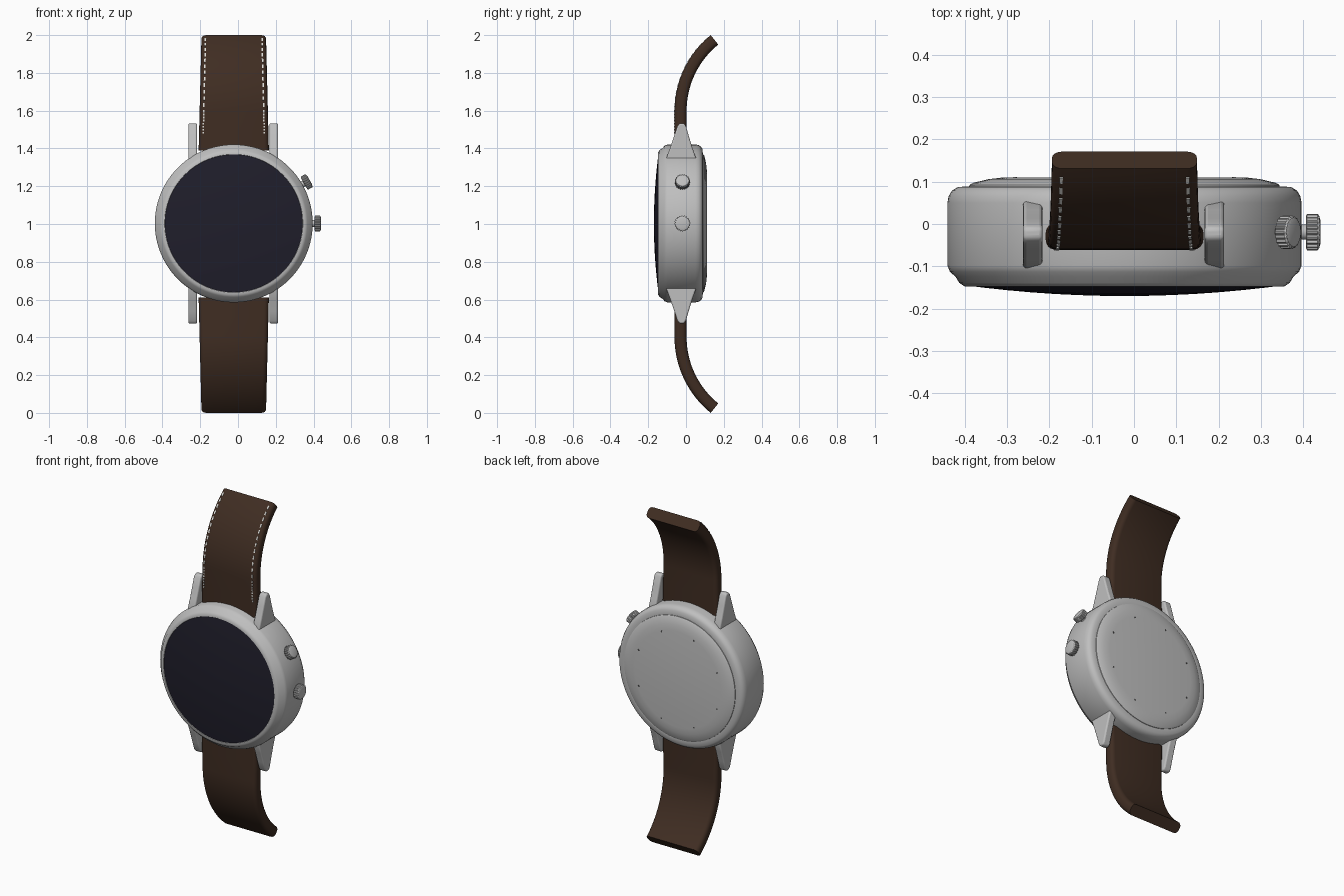
import bpy, bmesh, math
from mathutils import Vector, Matrix

if "Cube" in bpy.data.objects:
    bpy.data.objects.remove(bpy.data.objects["Cube"])

CX, CY, CZ = -0.0225, -0.019, 1.003    # case axis, and depth of the crowns


def material(name, rgb):
    m = bpy.data.materials.new(name)
    m.diffuse_color = (*rgb, 1)
    m.use_nodes = True
    m.node_tree.nodes["Principled BSDF"].inputs["Base Color"].default_value = m.diffuse_color
    return m


SILVER = material("silver metal", (0.52, 0.52, 0.52))
LEATHER = material("brown leather", (0.050, 0.026, 0.016))
GLASS = material("dark glass", (0.014, 0.013, 0.024))
THREAD = material("white thread", (0.75, 0.75, 0.72))
DARK = material("dark grey", (0.09, 0.09, 0.09))


def finish(name, bm, mat, angle=35, bevel=0):
    bmesh.ops.recalc_face_normals(bm, faces=bm.faces[:])
    me = bpy.data.meshes.new(name)
    bm.to_mesh(me)
    bm.free()
    me.materials.append(mat)
    ob = bpy.data.objects.new(name, me)
    bpy.context.collection.objects.link(ob)
    bpy.ops.object.select_all(action='DESELECT')
    ob.select_set(True)
    bpy.context.view_layer.objects.active = ob
    if bevel:
        mod = ob.modifiers.new("rounding", 'BEVEL')
        mod.width, mod.segments, mod.limit_method = bevel, 3, 'ANGLE'
        mod.angle_limit = math.radians(40)
    bpy.ops.object.shade_smooth_by_angle(angle=math.radians(angle))
    return ob


def loft(bm, rings):
    """Skin closed rings of points and cap both ends."""
    vs = [[bm.verts.new(p) for p in ring] for ring in rings]
    n = len(vs[0])
    for a, b in zip(vs, vs[1:]):
        for i in range(n):
            bm.faces.new((a[i], a[(i + 1) % n], b[(i + 1) % n], b[i]))
    bm.faces.new(vs[0])
    bm.faces.new(vs[-1])


def lathe(name, profile, mat, seg=96, angle=35):
    """Revolve (radius, y) pairs about the case axis."""
    bm = bmesh.new()
    loft(bm, [[(CX + r * math.cos(t), y, CZ + r * math.sin(t))
               for t in (2 * math.pi * i / seg for i in range(seg))]
              for r, y in profile])
    return finish(name, bm, mat, angle)


# Case body, glass dome and back plate
lathe("case", [(0.36, -0.140), (0.366, -0.148), (0.378, -0.147), (0.390, -0.139),
               (0.399, -0.124), (0.412, -0.113), (0.418, -0.098), (0.418, 0.050),
               (0.415, 0.066), (0.407, 0.079), (0.394, 0.087), (0.372, 0.089)], SILVER)
lathe("screen", [(0.366, -0.135)] + [(0.366 * s, -0.170 + 0.024 * s * s)
                                    for s in (1, 0.9, 0.75, 0.6, 0.45, 0.3, 0.15, 0.03)], GLASS)
lathe("back_plate", [(0.368, 0.080), (0.366, 0.092), (0.358, 0.097),
                     (0.320, 0.106), (0.285, 0.110)], SILVER)

# Small dark sensor dots around the back
bm = bmesh.new()
for k in range(8):
    t = math.radians(22.5 + 45 * k)
    pos = Matrix.Translation((CX + 0.28 * math.cos(t), 0.110, CZ + 0.28 * math.sin(t)))
    bmesh.ops.create_cone(bm, cap_ends=True, segments=10, radius1=0.005, radius2=0.005,
                          depth=0.003, matrix=pos @ Matrix.Rotation(math.pi / 2, 4, 'X'))
finish("back_dots", bm, DARK)

# Tapered lugs: side profile (y, height above the case centre)
LUG = [(-0.104, 0.30), (-0.104, 0.347), (-0.084, 0.40), (-0.062, 0.465), (-0.046, 0.514),
       (-0.034, 0.530), (-0.010, 0.530), (0.000, 0.514), (0.014, 0.465),
       (0.034, 0.40), (0.053, 0.347), (0.053, 0.30)]
for up, level in ((1, "upper"), (-1, "lower")):
    for x, side in ((-0.239, "left"), (0.190, "right")):
        bm = bmesh.new()
        loft(bm, [[(x + dx, y, CZ + up * h) for y, h in LUG] for dx in (-0.023, 0.023)])
        finish(f"{level}_{side}_lug", bm, SILVER, 40, 0.008)

# Straps: straight near the case, then an arc curling backwards
R, BEND, ARC_Y, HALF_T = 0.485, 0.598, 0.456, 0.032
ARC = math.radians(51)


def strap_frame(s):
    """Centre (y, height), thickness normal and half width at s in -1..1; arc is 0..1."""
    a = ARC * max(s, 0)
    h = BEND + R * math.sin(a) + 0.21 * min(s, 0)
    w = 0.186 - 0.015 * (h - 0.39) / 0.59
    return (ARC_Y - R * math.cos(a), h), (-math.cos(a), math.sin(a)), w


def strap_section(s, up):
    (y, h), (ny, nh), w = strap_frame(s)
    ring, r = [], 0.024
    for sx, sn, start in ((1, 1, 0), (-1, 1, 90), (-1, -1, 180), (1, -1, 270)):
        for k in range(5):
            t = math.radians(start + 22.5 * k)
            u = sx * (w - r) + r * math.cos(t)
            v = sn * (HALF_T - r) + r * math.sin(t)
            ring.append((CX + u, y + ny * v, CZ - 0.003 + up * (h + nh * v)))
    return ring


for up, name in ((1, "upper_strap"), (-1, "lower_strap")):
    bm = bmesh.new()
    loft(bm, [strap_section(s, up) for s in [-1, -0.5] + [i / 20 for i in range(21)]])
    finish(name, bm, LEATHER)

# Two rows of stitches on the front of the upper strap
bm = bmesh.new()
COUNT = 20
for side in (-1, 1):
    for k in range(COUNT):
        s0 = -0.55 + 1.47 * k / (COUNT - 1)
        ends = []
        for s in (s0 - 0.022, s0 + 0.022):
            # the straight part is shorter per unit of s than the arc
            (y, h), (ny, nh), w = strap_frame(s if s > 0 else s * 2 * 0.5)
            ends.append([(CX + side * (w - 0.022) + dx, y + ny * v, CZ - 0.003 + h + nh * v)
                         for dx, v in ((-0.004, HALF_T - 0.004), (0.004, HALF_T - 0.004),
                                       (0.004, HALF_T + 0.002), (-0.004, HALF_T + 0.002))])
        loft(bm, ends)
finish("stitches", bm, THREAD)

# Knurled crowns, one sideways and one tilted upward
TEETH = 20
for name, deg, size in (("main_crown", 0, 1.0), ("upper_crown", 29.7, 0.92)):
    turn = Matrix.Translation((CX, CY, CZ)) @ Matrix.Rotation(-math.radians(deg), 4, 'Y')
    bm = bmesh.new()
    rings = []
    for d, r, knurl in ((0.40, 0.018, 0), (0.428, 0.018, 0), (0.428, 0.036, 0),
                        (0.431, 0.043, 1), (0.456, 0.043, 1), (0.460, 0.037, 0),
                        (0.463, 0.026, 0)):
        ring = []
        for i in range(TEETH * 4):
            t = 2 * math.pi * i / (TEETH * 4)
            q = size * (r - 0.004 * knurl * (i % 4 >= 2))
            ring.append(turn @ Vector((d, q * math.cos(t), q * math.sin(t))))
        rings.append(ring)
    loft(bm, rings)
    finish(name, bm, SILVER, 30)
